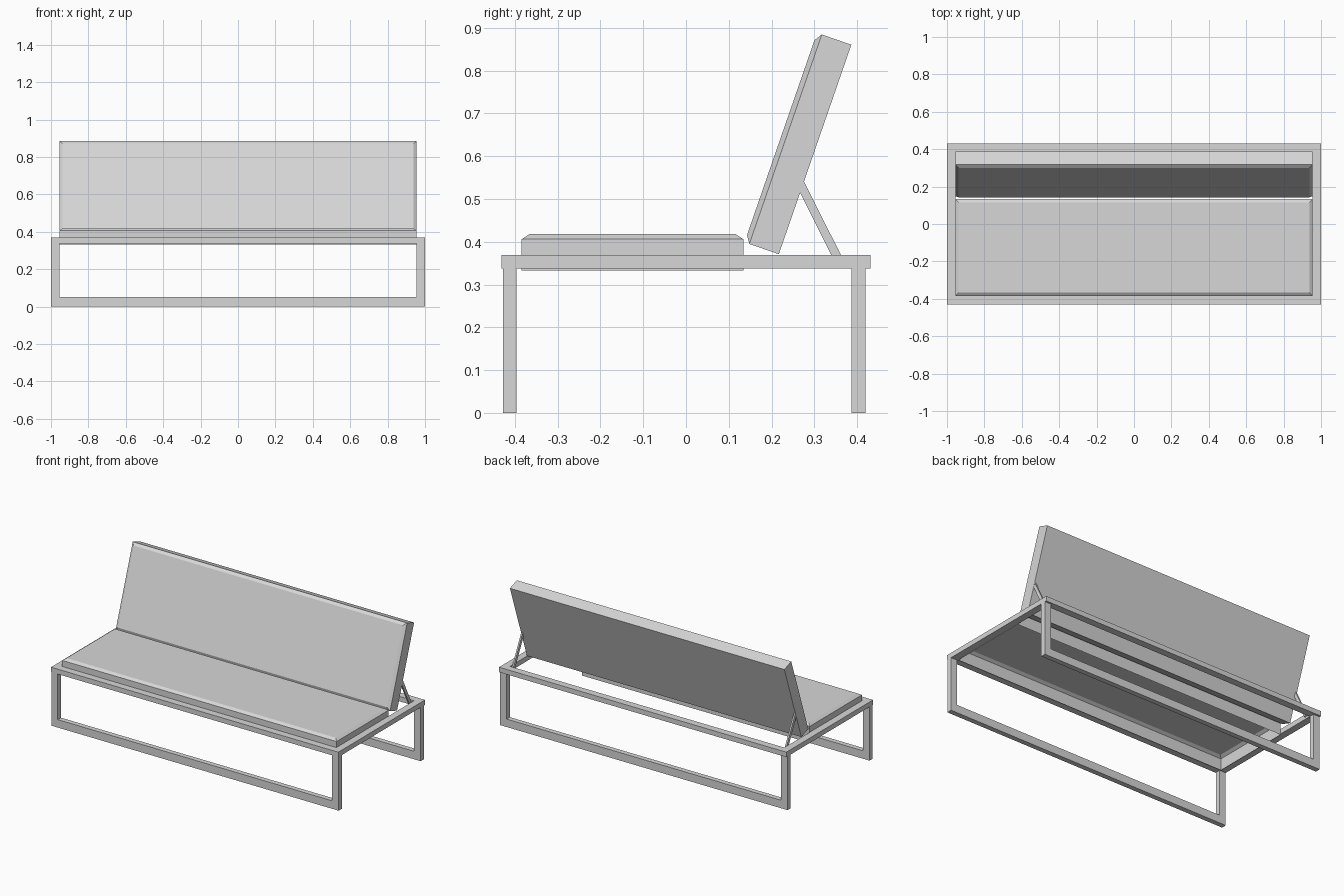
import bpy
import bmesh
import math
from mathutils import Matrix, Vector

cube = bpy.data.objects.get("Cube")
if cube:
    bpy.data.objects.remove(cube, do_unlink=True)

grey = bpy.data.materials.new("light grey")
grey.use_nodes = True
colour = (0.68, 0.68, 0.68, 1)
grey.diffuse_color = colour
grey.node_tree.nodes["Principled BSDF"].inputs["Base Color"].default_value = colour


def finish(name, bm):
    bmesh.ops.recalc_face_normals(bm, faces=bm.faces)
    mesh = bpy.data.meshes.new(name)
    bm.to_mesh(mesh)
    bm.free()
    mesh.materials.append(grey)
    obj = bpy.data.objects.new(name, mesh)
    bpy.context.collection.objects.link(obj)


def extrude(name, polygons, depth, matrix):
    """Extrude flat polygons, joined at shared corners, along local z."""
    bm = bmesh.new()
    for polygon in polygons:
        bm.faces.new([bm.verts.new((x, y, 0)) for x, y in polygon])
    bmesh.ops.remove_doubles(bm, verts=bm.verts, dist=0.0001)
    top = bmesh.ops.extrude_face_region(bm, geom=bm.faces[:], use_keep_orig=True)
    verts = [e for e in top["geom"] if isinstance(e, bmesh.types.BMVert)]
    bmesh.ops.translate(bm, verts=verts, vec=(0, 0, depth))
    bm.transform(matrix)
    finish(name, bm)


def cushion(name, matrix, closed):
    """Slab starting at the local origin, with a chamfered top rim."""
    length, thick, half_w, rim, rise = 0.518, 0.073, 0.955, 0.018, 0.012
    bm = bmesh.new()
    loops = []
    for z, inset in ((0, 0), (thick, 0), (thick + rise, rim)):
        x = half_w - inset
        loops.append([bm.verts.new(p) for p in (
            (-x, inset, z), (x, inset, z), (x, length - inset, z), (-x, length - inset, z))])
    for low, high in zip(loops, loops[1:]):
        for i in range(4):
            j = (i + 1) % 4
            bm.faces.new((low[i], low[j], high[j], high[i]))
    if closed:
        bm.faces.new(loops[0][::-1])
    bm.faces.new(loops[-1])
    bm.transform(matrix)
    finish(name, bm)


# Mitred top frame around the seat
WALL, FRAME_Y, FRAME_Z = 0.045, 0.431, 0.338
corners = [(-1, -1), (1, -1), (1, 1), (-1, 1)]
outer = [(a, b * FRAME_Y) for a, b in corners]
inner = [(a * (1 - WALL), b * (FRAME_Y - WALL)) for a, b in corners]
bars = [(outer[i], outer[i - 3], inner[i - 3], inner[i]) for i in range(4)]
extrude("top_frame", bars, 0.031, Matrix.Translation((0, 0, FRAME_Z)))

# U-shaped legs under the front and back of the frame
half = [(1, FRAME_Z), (1, 0)]
inside = [(1 - WALL, 0.05), (1 - WALL, FRAME_Z)]
u_shape = half + [(-x, z) for x, z in half[::-1] + inside[::-1]] + inside
upright = Matrix.Rotation(math.radians(90), 4, "X")
for name, back_y in (("front_leg", -0.396), ("back_leg", 0.419)):
    extrude(name, [u_shape], 0.032, Matrix.Translation((0, back_y, 0)) @ upright)

# Cushions share one shape: the seat is a hollow shell, the backrest is tilted
cushion("seat_cushion", Matrix.Translation((0, -0.384, 0.333)), closed=False)
cushion("backrest_cushion", Matrix.Translation((0, 0.217, 0.371))
        @ Matrix.Rotation(math.radians(70.9), 4, "X"), closed=True)

# Thin slanted struts that prop the backrest on the frame
top, foot = Vector((0, 0.265, 0.54)), Vector((0, 0.359, 0.353))
for name, side in (("left_strut", 1), ("right_strut", -1)):
    run = foot - top
    bm = bmesh.new()
    bmesh.ops.create_cube(bm, size=1)
    bm.transform(Matrix.Translation((top + foot) / 2 + Vector((side * 0.949, 0, 0)))
                 @ run.to_track_quat("Z", "Y").to_matrix().to_4x4()
                 @ Matrix.Diagonal((0.01, 0.02, run.length, 1)))
    finish(name, bm)
